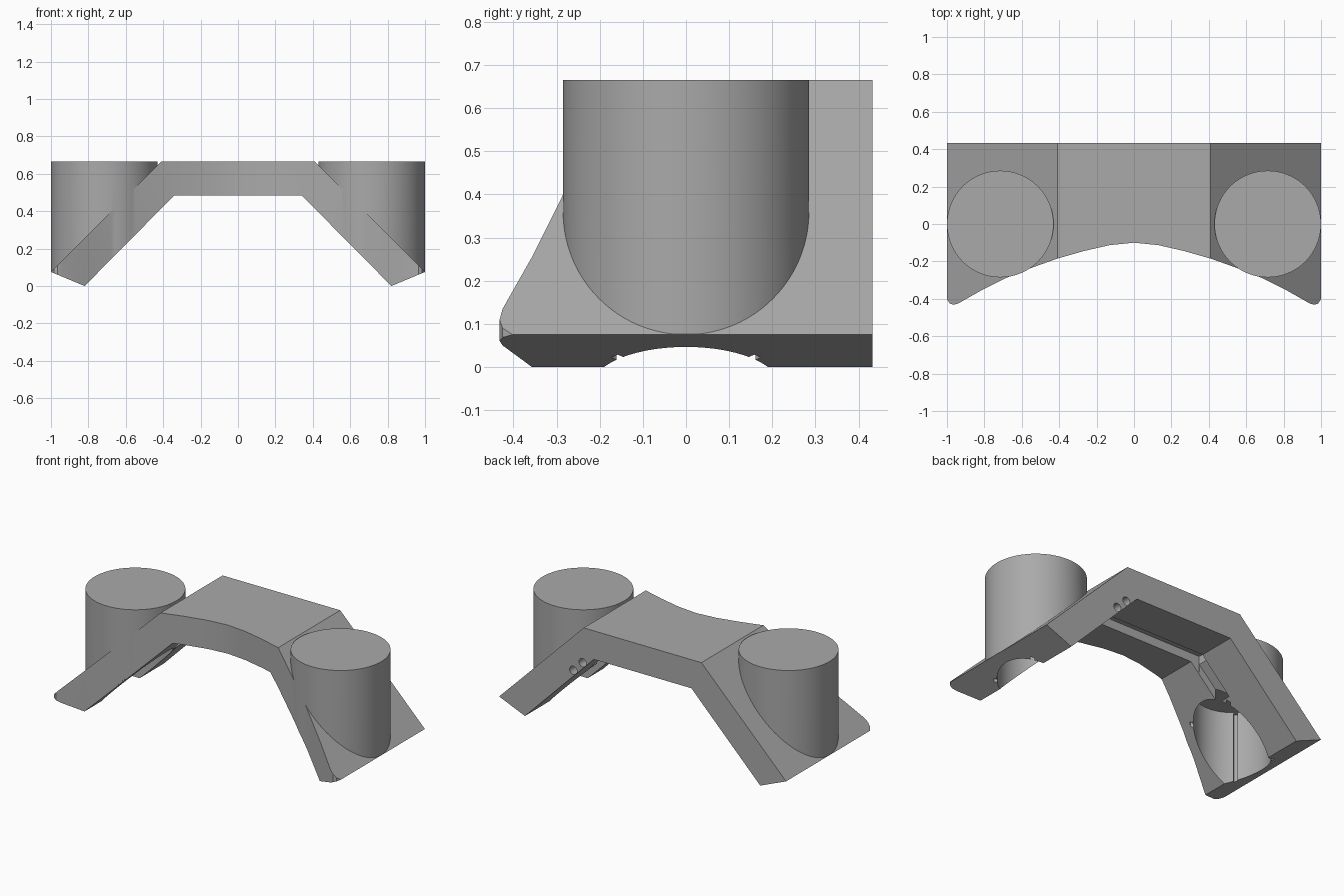
import bpy, bmesh, math
from mathutils import Matrix, Vector

cube = bpy.data.objects.get("Cube")
if cube:
    bpy.data.objects.remove(cube, do_unlink=True)

grey = bpy.data.materials.new("plain grey")
grey.use_nodes = True
grey.diffuse_color = (0.4, 0.4, 0.4, 1)
grey.node_tree.nodes["Principled BSDF"].inputs["Base Color"].default_value = (0.4, 0.4, 0.4, 1)

TOP, BACK = 0.665, 0.432
POD_X, POD_R, BORE_R = 0.715, 0.285, 0.217


def finish(bm, name):
    bmesh.ops.recalc_face_normals(bm, faces=bm.faces[:])
    mesh = bpy.data.meshes.new(name)
    bm.to_mesh(mesh)
    bm.free()
    mesh.materials.append(grey)
    ob = bpy.data.objects.new(name, mesh)
    bpy.context.collection.objects.link(ob)
    return ob


def prism(name, outline, start, depth):
    """Extrude an outline of 3D points along depth."""
    bm = bmesh.new()
    face = bm.faces.new([bm.verts.new(Vector(p) + Vector(start)) for p in outline])
    new = bmesh.ops.extrude_face_region(bm, geom=[face])["geom"]
    bmesh.ops.translate(bm, vec=depth, verts=[v for v in new if isinstance(v, bmesh.types.BMVert)])
    return finish(bm, name)


def box(name, centre, size, rot=Matrix()):
    bm = bmesh.new()
    bmesh.ops.create_cube(bm, size=1, matrix=Matrix.Translation(centre) @ rot @ Matrix.Diagonal((*size, 1)))
    return finish(bm, name)


def cylinder(name, centre, radius, length, sides, rot=Matrix(), planes=()):
    """Cylinder trimmed to the positive side of each plane."""
    bm = bmesh.new()
    bmesh.ops.create_cone(bm, cap_ends=True, segments=sides, radius1=radius, radius2=radius,
                          depth=length, matrix=Matrix.Translation(centre) @ rot)
    for co, no in planes:
        geom = bm.verts[:] + bm.edges[:] + bm.faces[:]
        cut = bmesh.ops.bisect_plane(bm, geom=geom, plane_co=co, plane_no=no, clear_inner=True)
        edges = [e for e in cut["geom_cut"] if isinstance(e, bmesh.types.BMEdge)]
        bmesh.ops.holes_fill(bm, edges=edges)
    return finish(bm, name)


def combine(target, other, operation):
    mod = target.modifiers.new(operation, "BOOLEAN")
    mod.object, mod.operation, mod.solver = other, operation, "EXACT"
    bpy.context.view_layer.objects.active = target
    bpy.ops.object.modifier_apply(modifier=mod.name)
    bpy.data.objects.remove(other, do_unlink=True)


def mirrored(half):
    return half + [(-x, v) for x, v in reversed(half) if x > 0]


# Arched bridge: front profile, trimmed by the curved plan outline
side = mirrored([(0.41, TOP), (1, 0.075), (0.82, 0), (0.34, 0.485)])
side = [(0.41, TOP), (1, 0.075), (0.82, 0), (0.34, 0.485)]
side += [(-x, z) for x, z in reversed(side)]
bridge = prism("bridge", [(x, 0, z) for x, z in side], (0, -0.6, 0), (0, BACK + 0.6, 0))

front = [(0, -0.1), (0.13, -0.113), (0.27, -0.145), (0.41, -0.185), (0.55, -0.235), (0.68, -0.287),
         (0.82, -0.357), (0.94, -0.425), (0.965, -0.432), (0.985, -0.425), (1.001, -0.4), (1.001, 0.6)]
plan = front + [(-x, y) for x, y in reversed(front) if x > 0]
combine(bridge, prism("plan_cutter", [(x, y, 0) for x, y in plan], (0, 0, -0.2), (0, 0, 1.2)), "INTERSECT")

# Round pods on both arms
for s in (1, -1):
    planes = [((s * 0.345, 0, 0.485), (s, 0, 1)), ((s, 0, 0.077), (-s * 0.075, 0, 0.18))]
    pod = cylinder("pod", (s * POD_X, 0, TOP - 0.5), POD_R, 1, 96, planes=planes)
    combine(bridge, pod, "UNION")

# Blind bores with corner slots
for s in (1, -1):
    bore = cylinder("bore_cutter", (s * POD_X, 0, 0.13), BORE_R, 0.66, 80)
    combine(bridge, bore, "DIFFERENCE")
    for angle in (45, 135):
        slot = box("slot_cutter", (s * POD_X, 0, 0.13), (0.47, 0.022, 0.65),
                   Matrix.Rotation(math.radians(angle), 4, "Z"))
        combine(bridge, slot, "DIFFERENCE")

# Cable channel under the bridge and down the arms into the bores
combine(bridge, box("channel_cutter", (0, 0.14, 0.49), (0.8, 0.1, 0.1)), "DIFFERENCE")
for s in (1, -1):
    arm = box("arm_channel_cutter", (s * 0.44, 0.14, 0.385), (0.27, 0.098, 0.09),
              Matrix.Rotation(s * math.radians(45), 4, "Y"))
    combine(bridge, arm, "DIFFERENCE")

# Two cable exits through the back of the left arm
lie = Matrix.Rotation(math.radians(90), 4, "X")
for x in (0.4, 0.465):
    z = 0.825 - x
    combine(bridge, cylinder("exit_cutter", (x + 0.018, 0.3, z + 0.018), 0.026, 0.34, 24, lie), "DIFFERENCE")

bpy.ops.object.select_all(action="DESELECT")
bridge.select_set(True)
bpy.context.view_layer.objects.active = bridge
bpy.ops.object.shade_smooth_by_angle(angle=math.radians(25))
